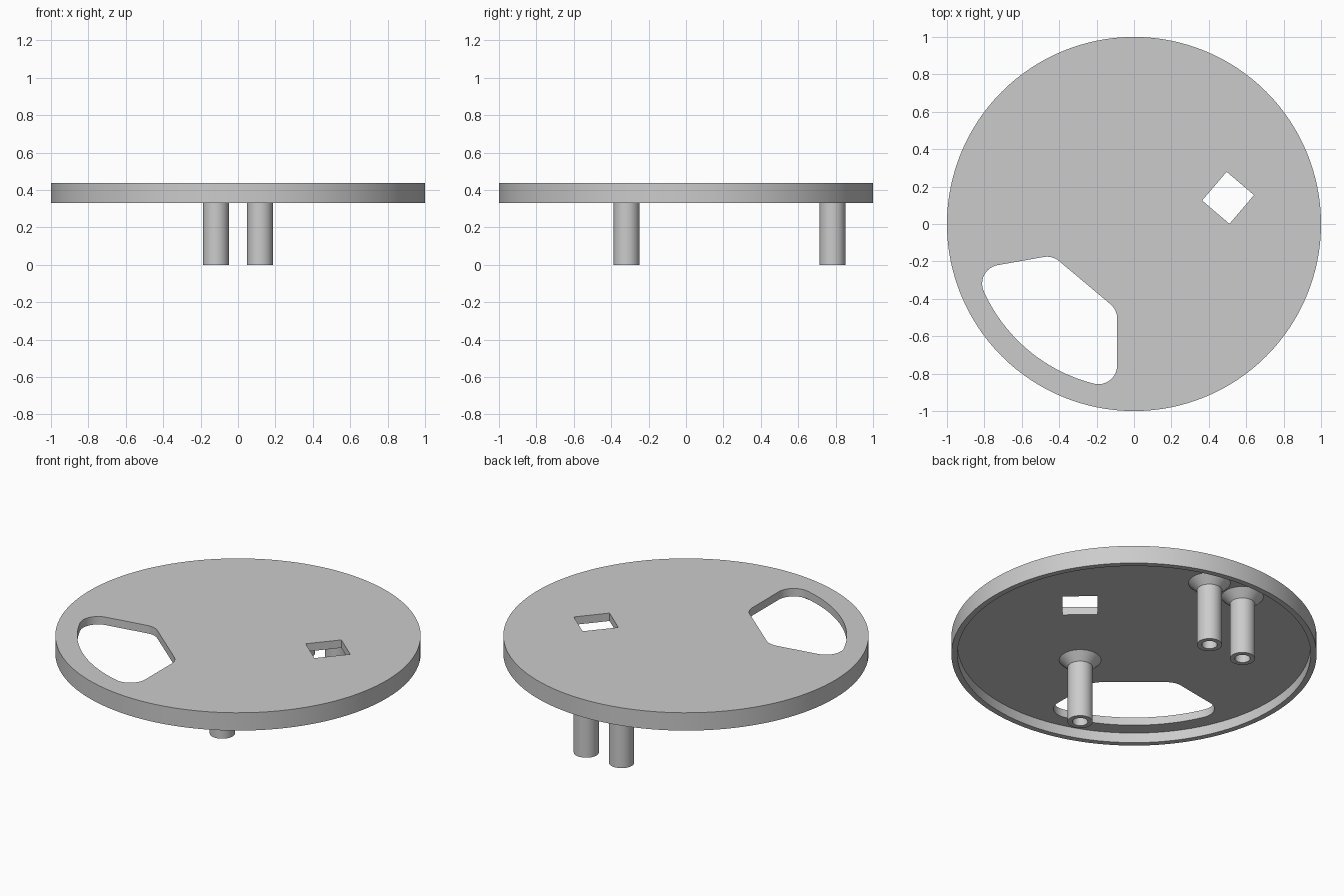
import bpy
import bmesh
from math import cos, sin, pi, radians
from mathutils import Matrix, Vector

if "Cube" in bpy.data.objects:
    bpy.data.objects.remove(bpy.data.objects["Cube"])

BOTTOM, CEILING, TOP = 0.33, 0.39, 0.438

grey = bpy.data.materials.new("plain_grey")
grey.use_nodes = True
colour = (0.6, 0.6, 0.6, 1)
grey.diffuse_color = colour
grey.node_tree.nodes["Principled BSDF"].inputs["Base Color"].default_value = colour


def finish(name, bm, loc=(0, 0, 0)):
    bmesh.ops.recalc_face_normals(bm, faces=bm.faces)
    mesh = bpy.data.meshes.new(name)
    bm.to_mesh(mesh)
    bm.free()
    mesh.materials.append(grey)
    obj = bpy.data.objects.new(name, mesh)
    obj.location = loc
    bpy.context.collection.objects.link(obj)
    return obj


def activate(obj):
    bpy.ops.object.select_all(action='DESELECT')
    obj.select_set(True)
    bpy.context.view_layer.objects.active = obj


def smooth(obj):
    activate(obj)
    bpy.ops.object.shade_smooth_by_angle(angle=radians(30))


def lathe(name, profile, segments, closed, loc=(0, 0, 0)):
    """Turn an (r, z) profile; close it on itself or cap both ends."""
    bm = bmesh.new()
    angles = [2 * pi * i / segments for i in range(segments)]
    rings = [[bm.verts.new((r * cos(a), r * sin(a), z)) for a in angles]
             for r, z in profile]
    pairs = list(zip(rings, rings[1:]))
    if closed:
        pairs.append((rings[-1], rings[0]))
    else:
        bm.faces.new(rings[0])
        bm.faces.new(rings[-1])
    for low, high in pairs:
        for i in range(segments):
            j = (i + 1) % segments
            bm.faces.new((low[i], low[j], high[j], high[i]))
    return finish(name, bm, loc)


def prism(name, outline):
    """Upright cutter running right through the plate."""
    bm = bmesh.new()
    base = bm.faces.new([bm.verts.new((x, y, BOTTOM - 0.1)) for x, y in outline])
    extruded = bmesh.ops.extrude_face_region(bm, geom=[base])["geom"]
    verts = [v for v in extruded if isinstance(v, bmesh.types.BMVert)]
    bmesh.ops.translate(bm, verts=verts, vec=(0, 0, 0.4))
    return finish(name, bm)


def arc(radius, start, end, steps, centre=(0, 0)):
    angles = [radians(start + (end - start) * i / steps) for i in range(steps + 1)]
    return [Vector(centre) + Vector((radius * cos(a), radius * sin(a))) for a in angles]


def polar(radius, angle):
    return (radius * cos(radians(angle)), radius * sin(radians(angle)))


# Round plate with a shallow lip underneath
plate = lathe("round_plate", [(0.967, CEILING), (0.967, BOTTOM), (1, BOTTOM),
                              (1, TOP)], 128, False)

# Large rounded opening, half outlined and mirrored about its own axis
half = arc(0.88, 0, 25.9, 12)
half += arc(0.1, 25.9, 130, 12, polar(0.78, 25.9))[1:]
half += arc(0.1, 130, 180, 8, polar(0.54, 19.4))
mirrored = [Vector((p.x, -p.y)) for p in reversed(half[1:])]
turn = Matrix.Rotation(radians(230), 2)
opening = prism("opening_cutter", [turn @ p for p in half + mirrored])

# Small turned rectangular window
turn = Matrix.Rotation(radians(-40.5), 2)
corners = [(-1, -1), (1, -1), (1, 1), (-1, 1)]
window = prism("window_cutter", [turn @ Vector((x * 0.096, y * 0.101)) + Vector((0.503, 0.14))
                                 for x, y in corners])

for cutter in (opening, window):
    mod = plate.modifiers.new("cut", 'BOOLEAN')
    mod.operation = 'DIFFERENCE'
    mod.solver = 'EXACT'
    mod.object = cutter
    activate(plate)
    bpy.ops.object.modifier_apply(modifier=mod.name)
    bpy.data.objects.remove(cutter)
smooth(plate)

# Hollow posts with flared roots
post_profile = [(0.042, 0), (0.069, 0), (0.069, CEILING - 0.046),
                (0.115, CEILING), (0.042, CEILING)]
posts = {"back_right_post": (-0.118, 0.783), "back_left_post": (0.118, 0.783),
         "front_post": (0.118, -0.318)}
for name, (x, y) in posts.items():
    smooth(lathe(name, post_profile, 48, True, (x, y, 0)))
